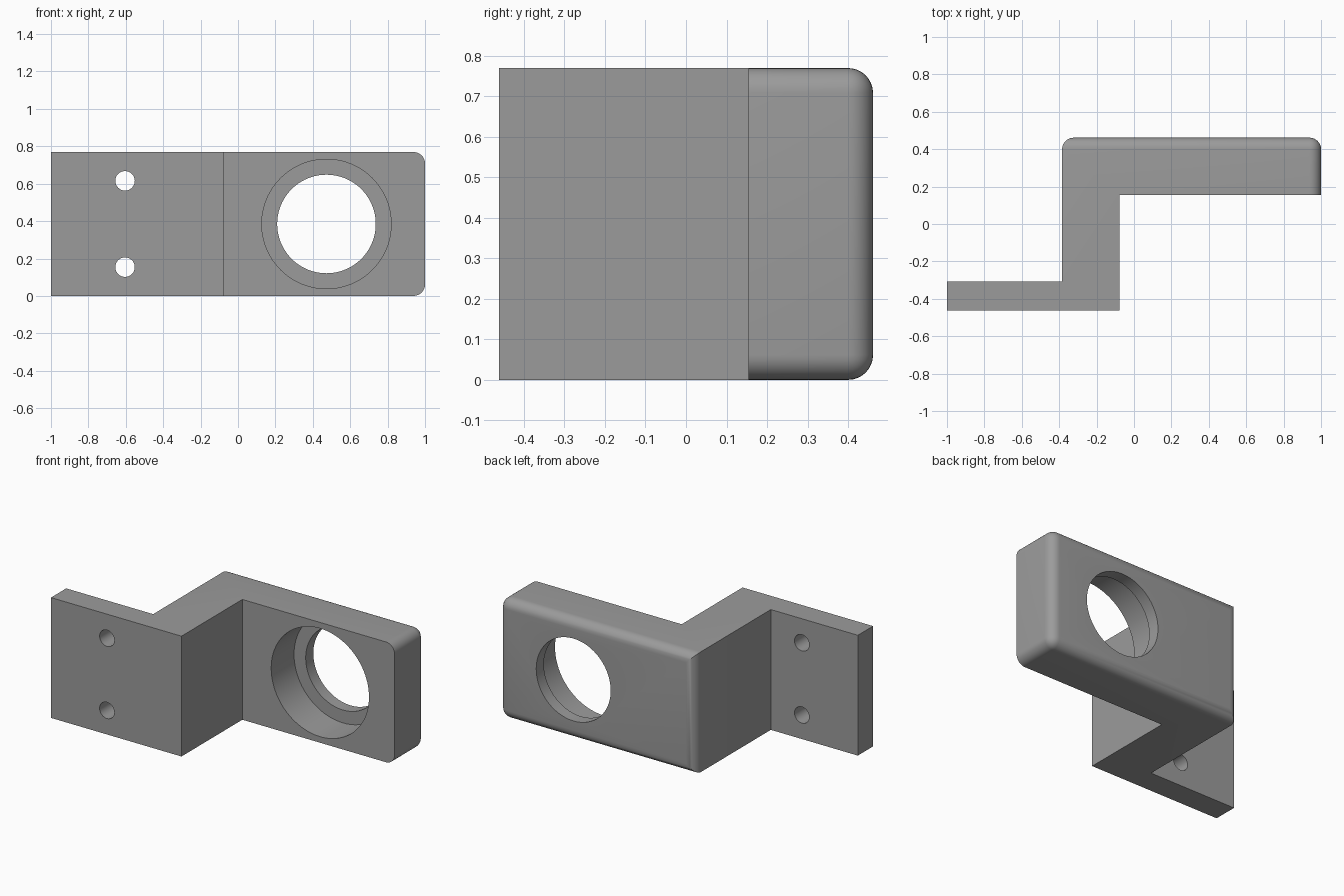
import bpy, bmesh, math
from mathutils import Matrix

if "Cube" in bpy.data.objects:
    bpy.data.objects.remove(bpy.data.objects["Cube"])

U = 1 / 13                      # model unit: the bracket is 26 units long
H = 10 * U                      # bracket height
BACK, STEP, FRONT = 6 * U, 2 * U, -6 * U
LEFT, RIGHT = -5 * U, 1.0       # ends of the thick arm

grey = bpy.data.materials.new("grey")
grey.diffuse_color = (0.33, 0.33, 0.33, 1)
grey.use_nodes = True
grey.node_tree.nodes["Principled BSDF"].inputs["Base Color"].default_value = grey.diffuse_color


def make_object(name, bm):
    bmesh.ops.recalc_face_normals(bm, faces=bm.faces)
    mesh = bpy.data.meshes.new(name)
    bm.to_mesh(mesh)
    bm.free()
    mesh.materials.append(grey)
    ob = bpy.data.objects.new(name, mesh)
    bpy.context.collection.objects.link(ob)
    return ob


def drill(target, x, z, radius, y0, y1, sides):
    """Cut a round hole running along y."""
    bm = bmesh.new()
    place = (Matrix.Translation((x, (y0 + y1) / 2, z))
             @ Matrix.Rotation(math.pi / 2, 4, 'X'))
    bmesh.ops.create_cone(bm, cap_ends=True, segments=sides, radius1=radius,
                          radius2=radius, depth=y1 - y0, matrix=place)
    cutter = make_object("hole_cutter", bm)
    cutter.hide_render = True
    mod = target.modifiers.new("hole", 'BOOLEAN')
    mod.operation, mod.solver, mod.object = 'DIFFERENCE', 'EXACT', cutter
    bpy.context.view_layer.objects.active = target
    bpy.ops.object.modifier_apply(modifier=mod.name)
    bpy.data.objects.remove(cutter)


# Stepped bracket: Z-shaped profile extruded upward
profile = [(-1, FRONT), (-U, FRONT), (-U, STEP), (RIGHT, STEP),
           (RIGHT, BACK), (LEFT, BACK), (LEFT, -4 * U), (-1, -4 * U)]
bm = bmesh.new()
base = bm.faces.new([bm.verts.new((x, y, 0)) for x, y in profile])
top = bmesh.ops.extrude_face_region(bm, geom=[base])
bmesh.ops.translate(bm, vec=(0, 0, H),
                    verts=[v for v in top['geom'] if isinstance(v, bmesh.types.BMVert)])
bmesh.ops.recalc_face_normals(bm, faces=bm.faces)


# Round all back edges, plus the upper and lower edges of the free end
def is_rounded(e):
    a, b = (v.co for v in e.verts)
    on_back = min(a.y, b.y) > BACK - 1e-4
    on_end = min(a.x, b.x) > RIGHT - 1e-4 and abs(a.z - b.z) < 1e-4
    return on_back or on_end


bmesh.ops.bevel(bm, geom=[e for e in bm.edges if is_rounded(e)], offset=0.8 * U,
                offset_type='OFFSET', segments=8, profile=0.5, affect='EDGES')
bracket = make_object("bracket", bm)

# Stepped bore in the thick arm
drill(bracket, 0.473, H / 2, 0.346, STEP - 0.1, STEP + 3 * U, 96)
drill(bracket, 0.473, H / 2, 0.2635, STEP - 0.1, BACK + 0.1, 96)
# Two screw holes in the thin plate
for z in (2 * U, 8 * U):
    drill(bracket, -0.604, z, 0.052, FRONT - 0.1, -4 * U + 0.1, 48)

bpy.ops.object.select_all(action='DESELECT')
bracket.select_set(True)
bpy.context.view_layer.objects.active = bracket
bpy.ops.object.shade_smooth_by_angle(angle=math.radians(30))
